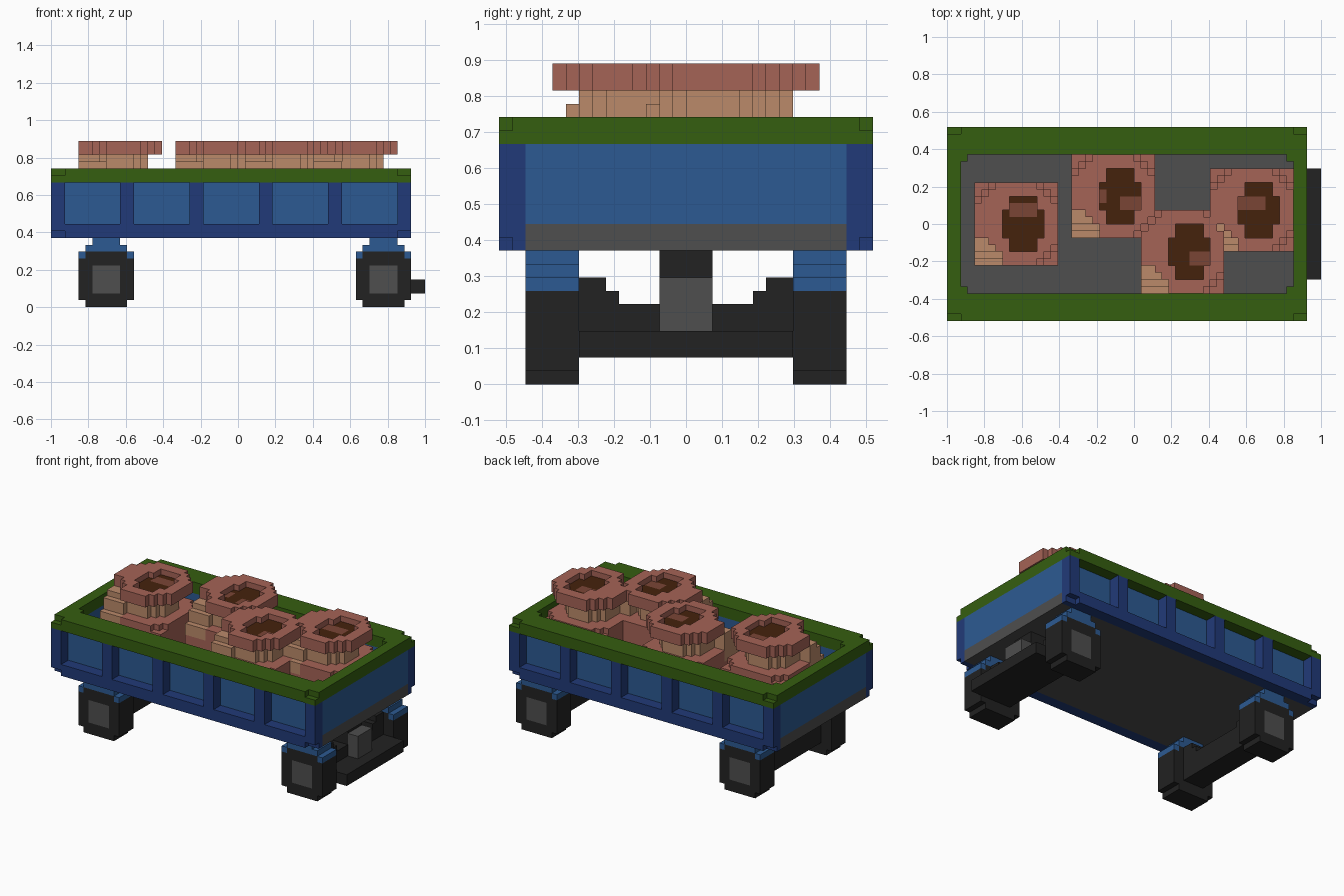
import bpy
import bmesh
import math

cube = bpy.data.objects.get("Cube")
if cube:
    bpy.data.objects.remove(cube, do_unlink=True)

V = 1 / 27  # size of one block


# Materials
def material(name, hexcode):
    rgb = [int(hexcode[n:n + 2], 16) / 255 for n in (0, 2, 4)]
    rgb = [c / 12.92 if c <= 0.04045 else ((c + 0.055) / 1.055) ** 2.4 for c in rgb]
    m = bpy.data.materials.new(name)
    m.use_nodes = True
    m.diffuse_color = (*rgb, 1)
    m.node_tree.nodes["Principled BSDF"].inputs["Base Color"].default_value = (*rgb, 1)
    return m


GREEN = material("rim green", "355E10")
NAVY = material("frame navy", "213A78")
BLUE = material("panel blue", "2C5A92")
GREY = material("metal grey", "4E4E4E")
BLACK = material("tyre black", "222222")
BRICK = material("clay brick", "A56356")
TAN = material("clay tan", "BB8A6A")
BROWN = material("hollow dark brown", "45220C")
RUST = material("hollow rust", "7A4535")

# Outward face of a block for each direction, as corner offsets
SIDES = {
    (1, 0, 0): [(1, 0, 0), (1, 1, 0), (1, 1, 1), (1, 0, 1)],
    (-1, 0, 0): [(0, 0, 0), (0, 0, 1), (0, 1, 1), (0, 1, 0)],
    (0, 1, 0): [(0, 1, 0), (0, 1, 1), (1, 1, 1), (1, 1, 0)],
    (0, -1, 0): [(0, 0, 0), (1, 0, 0), (1, 0, 1), (0, 0, 1)],
    (0, 0, 1): [(0, 0, 1), (1, 0, 1), (1, 1, 1), (0, 1, 1)],
    (0, 0, -1): [(0, 0, 0), (0, 1, 0), (1, 1, 0), (1, 0, 0)],
}


def blocks(name, lo, hi, rule):
    """Skin the blocks between lo and hi for which rule gives a material."""
    cells = {}
    for i in range(lo[0], hi[0]):
        for j in range(lo[1], hi[1]):
            for k in range(lo[2], hi[2]):
                m = rule(i, j, k)
                if m:
                    cells[i, j, k] = m
    mats = list(dict.fromkeys(cells.values()))
    bm, verts = bmesh.new(), {}

    def corner(p):
        if p not in verts:
            verts[p] = bm.verts.new((p[0] * V - 1, (p[1] - 14) * V, p[2] * V))
        return verts[p]

    for (i, j, k), m in cells.items():
        for (a, b, c), quad in SIDES.items():
            if (i + a, j + b, k + c) not in cells:
                f = bm.faces.new([corner((i + x, j + y, k + z)) for x, y, z in quad])
                f.material_index = mats.index(m)
    # Merge flat neighbours into large clean faces
    bmesh.ops.dissolve_limit(bm, angle_limit=math.radians(1), verts=bm.verts[:],
                             edges=bm.edges[:], delimit={'MATERIAL'})
    mesh = bpy.data.meshes.new(name)
    bm.to_mesh(mesh)
    bm.free()
    for m in mats:
        mesh.materials.append(m)
    ob = bpy.data.objects.new(name, mesh)
    bpy.context.collection.objects.link(ob)


def box(name, lo, hi, mat):
    blocks(name, lo, hi, lambda i, j, k: mat)


# Tray floor and walls
box("tray_floor", (0, 2, 10), (52, 26, 12), GREY)
blocks("tray_walls", (0, 2, 12), (52, 26, 18),
       lambda i, j, k: BLUE if i < 2 or i >= 50 or j < 4 or j >= 24 else None)


# Ribbed frames on the long sides, chipped at the lower corners
def frame_rule(i, j, k):
    if k == 10 and j in (0, 27) and (i < 2 or i >= 50):
        return None
    return NAVY if k < 12 or i % 10 < 2 else None


for name, j in (("front_frame", 0), ("back_frame", 26)):
    blocks(name, (0, j, 10), (52, j + 2, 18), frame_rule)


# Rim, chipped outside and filled in at the inner corners
def rim_rule(i, j, k):
    if k == 19 and j in (0, 27) and (i < 2 or i >= 50):
        return None
    inside = 2 <= i < 50 and 4 <= j < 24
    inner_corner = i in (2, 49) and j in (4, 23)
    return GREEN if not inside or inner_corner else None


blocks("tray_rim", (0, 0, 18), (52, 28, 20), rim_rule)

# Wheels, fenders and axles
for end, x in (("rear", 4), ("leading", 44)):
    for side, y, outer in (("front", 2, 2), ("back", 22, 25)):
        def radius(i, k, x=x):
            return math.hypot(i + 0.5 - x - 4, k + 0.5 - 4)

        def wheel_rule(i, j, k):
            r = radius(i, k)
            if r < 2.3 and j == outer:
                return GREY
            return BLACK if r < 4.4 else None

        def fender_rule(i, j, k):
            half = 4 if k < 8 else 11 - k
            return BLUE if abs(i + 0.5 - x - 4) < half and radius(i, k) >= 4.4 else None

        blocks(f"{end}_{side}_wheel", (x, y, 0), (x + 8, y + 4, 8), wheel_rule)
        blocks(f"{end}_{side}_fender", (x, y, 6), (x + 8, y + 4, 10), fender_rule)

    # Axle rises in steps towards the wheels
    def axle_rule(i, j, k):
        gap = min(j - 6, 21 - j)
        return BLACK if k < (8 if gap < 2 else 7 if gap < 3 else 6) else None

    blocks(f"{end}_axle", (x + 2, 6, 2), (x + 6, 22, 8), axle_rule)

# Bumper and coupling post
box("bumper", (50, 6, 2), (54, 22, 4), BLACK)
box("coupling_post", (50, 12, 4), (52, 16, 8), GREY)
box("coupling_mount", (46, 12, 6), (50, 16, 10), BLACK)

# Clay pots: square body, narrow neck, wide brim with a hollow
taken = set()


def build_pot(name, x, y, patches):
    def rule(gi, gj, k):
        if (gi, gj, k) in taken:
            return None
        i, j = gi - x, gj - y
        # steps to the nearest corner and edge
        a, b = min(i, 11 - i), min(j, 11 - j)
        notch = i + j < 5 and i < 4 and j < 4
        if k < 17:
            return BRICK
        if notch and k < 22:
            top = 19 if j == 0 else 21 if j == 1 else 22
            return TAN if k < top else None
        if k < 18:
            return BRICK
        if k == 18:
            return BRICK if a + b >= 2 else None
        if k < 22:
            return TAN if min(a, b) >= 2 and a + b >= 6 else None
        if a + b < 3 or notch:
            return None
        hollow = ((i + 0.5 - 7) / 3.1) ** 2 + ((j + 0.5 - 6) / 4.1) ** 2 < 1
        if hollow:
            if k == 23:
                return None
            patch = any(p <= i < q and r <= j < s for p, q, r, s in patches)
            return RUST if patch else BROWN
        return BRICK

    def claim(i, j, k):
        m = rule(i, j, k)
        if m:
            claimed.add((i, j, k))
        return m

    claimed = set()
    blocks(name, (x, y, 12), (x + 12, y + 12, 24), claim)
    taken.update(claimed)


build_pot("pot_left", 4, 8, [(5, 9, 7, 9)])
build_pot("pot_back", 18, 12, [(4, 5, 5, 7), (7, 10, 4, 6)])
build_pot("pot_front", 28, 4, [(7, 10, 4, 6)])
build_pot("pot_right", 38, 10, [(4, 8, 6, 8)])
